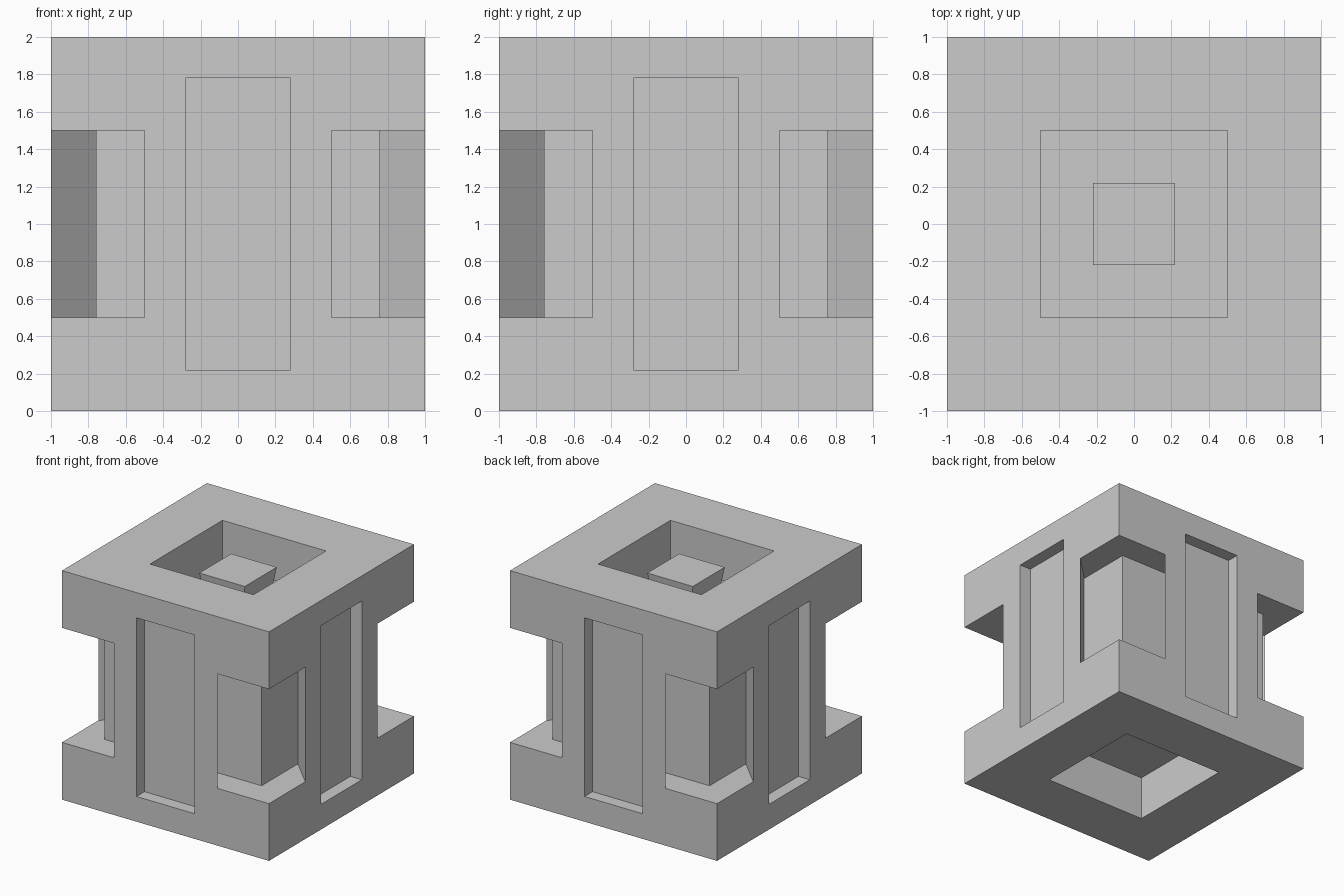
import bpy, bmesh
from math import radians
from mathutils import Matrix

if "Cube" in bpy.data.objects:
    bpy.data.objects.remove(bpy.data.objects["Cube"])


def prism(name, outline, z0, z1, base_scale=1.0, turn=0):
    """Upright solid from a 2D outline; base_scale resizes the bottom end."""
    bm = bmesh.new()
    low = [bm.verts.new((x * base_scale, y * base_scale, z0)) for x, y in outline]
    high = [bm.verts.new((x, y, z1)) for x, y in outline]
    n = len(outline)
    bm.faces.new(low[::-1])
    bm.faces.new(high)
    for i in range(n):
        j = (i + 1) % n
        bm.faces.new((low[i], low[j], high[j], high[i]))
    bmesh.ops.rotate(bm, verts=bm.verts, matrix=Matrix.Rotation(radians(turn), 3, 'Z'))
    bmesh.ops.recalc_face_normals(bm, faces=bm.faces)
    mesh = bpy.data.meshes.new(name)
    bm.to_mesh(mesh)
    bm.free()
    obj = bpy.data.objects.new(name, mesh)
    bpy.context.collection.objects.link(obj)
    return obj


def rect(x0, x1, y0, y1):
    return [(x0, y0), (x1, y0), (x1, y1), (x0, y1)]


# Main block
block = prism("block", rect(-1, 1, -1, 1), 0, 2)

# Corner notch: the square corner is pushed diagonally inwards, undercutting both faces
notch = [(0.5, 1), (0.26, 0.76), (0.76, 0.76), (0.76, 0.26), (1, 0.5),
         (1.2, 0.5), (1.2, 1.2), (0.5, 1.2)]

cutters = []
for k in range(4):
    cutters.append(prism("corner_notch_cutter", notch, 0.5, 1.5, turn=90 * k))
    # Shallow upright panel in each side
    cutters.append(prism("side_panel_cutter", rect(-0.28, 0.28, -1.2, -0.89),
                         0.22, 1.78, turn=90 * k))

# Square wells in the top and bottom
cutters.append(prism("top_well_cutter", rect(-0.5, 0.5, -0.5, 0.5), 1.61, 2.2))
cutters.append(prism("bottom_well_cutter", rect(-0.5, 0.5, -0.5, 0.5), -0.2, 0.39))

# Carve the block, then discard the cutters
bpy.context.view_layer.objects.active = block
for c in cutters:
    c.hide_render = True
    mod = block.modifiers.new("carve", 'BOOLEAN')
    mod.operation = 'DIFFERENCE'
    mod.solver = 'EXACT'
    mod.object = c
    bpy.ops.object.modifier_apply(modifier=mod.name)
    bpy.data.objects.remove(c)

# Post standing in the top well, slightly narrower at its foot
prism("centre_post", rect(-0.22, 0.22, -0.22, 0.22), 1.61, 1.89, base_scale=0.82)
